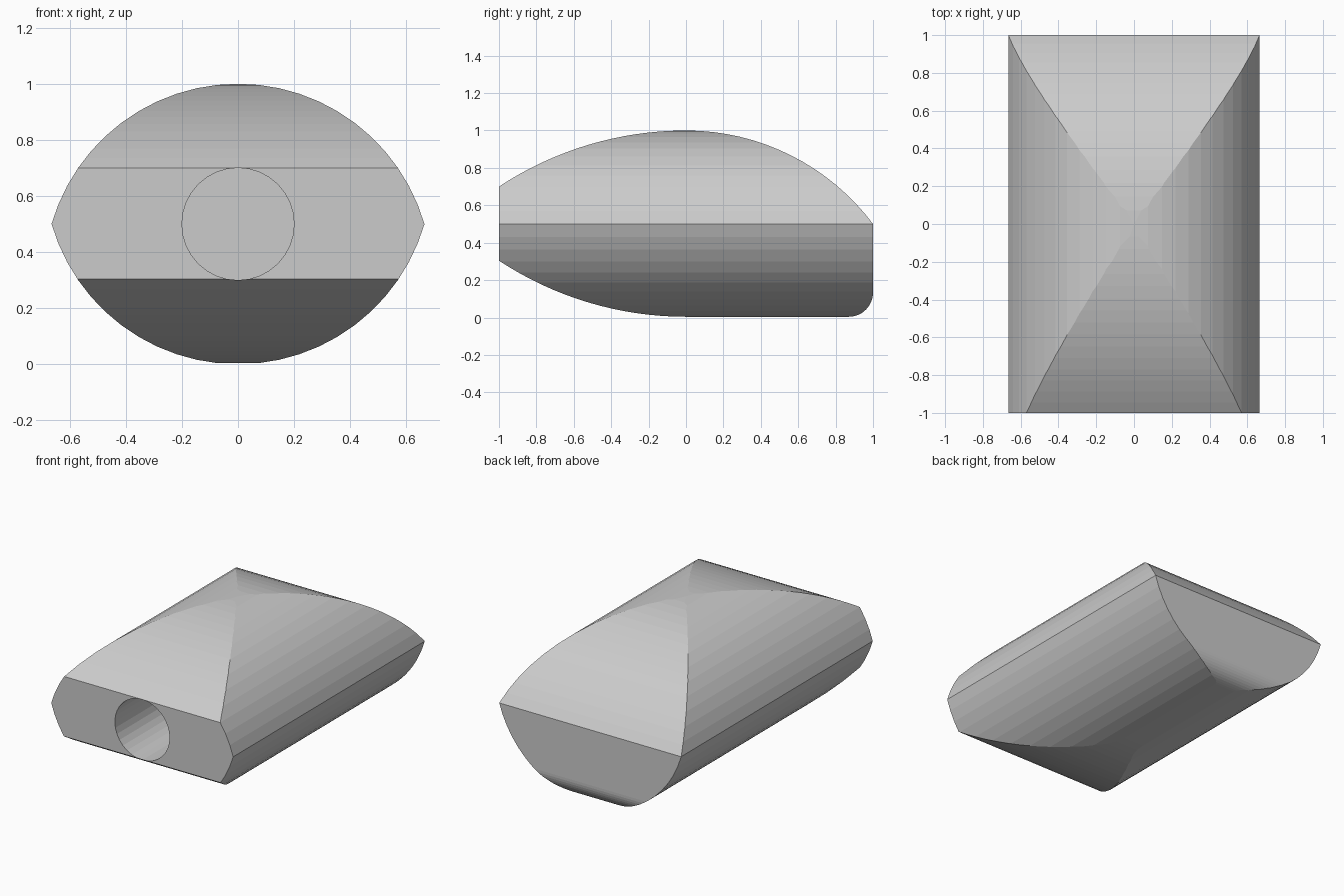
import bpy, bmesh, math
from mathutils import Vector

if "Cube" in bpy.data.objects:
    bpy.data.objects.remove(bpy.data.objects["Cube"])


def arc(cx, cz, r, a0, a1, n):
    """Points on a circle from angle a0 to a1 in degrees, both included."""
    angles = [math.radians(a0 + (a1 - a0) * i / n) for i in range(n + 1)]
    return [(cx + r * math.cos(a), cz + r * math.sin(a)) for a in angles]


def prism(name, points, to_3d, direction):
    """Extrude a closed 2D profile along a direction."""
    bm = bmesh.new()
    face = bm.faces.new([bm.verts.new(to_3d(u, v)) for u, v in points])
    ext = bmesh.ops.extrude_face_region(bm, geom=[face])
    verts = [g for g in ext["geom"] if isinstance(g, bmesh.types.BMVert)]
    bmesh.ops.translate(bm, verts=verts, vec=Vector(direction))
    bmesh.ops.remove_doubles(bm, verts=bm.verts, dist=1e-5)
    bmesh.ops.recalc_face_normals(bm, faces=bm.faces)
    mesh = bpy.data.meshes.new(name)
    bm.to_mesh(mesh)
    bm.free()
    obj = bpy.data.objects.new(name, mesh)
    bpy.context.collection.objects.link(obj)
    return obj


def boolean(obj, cutter, operation):
    mod = obj.modifiers.new(operation.lower(), 'BOOLEAN')
    mod.operation, mod.object, mod.solver = operation, cutter, 'EXACT'
    bpy.context.view_layer.objects.active = obj
    bpy.ops.object.modifier_apply(modifier=mod.name)
    bpy.data.objects.remove(cutter)


# Lens-shaped front outline, run along y
R = 0.692
half = math.degrees(math.asin(0.665 / R))
top = arc(0, 1 - R, R, 90 - half, 90 + half, 24)
bottom = [(-x, 1 - z) for x, z in top]
body = prism("body", top[:-1] + bottom[:-1], lambda x, z: (x, -1, z), (0, 2, 0))

# Side outline: rounded top, rising front underside, flat base, rounded heel
FLOOR = 0.004
r_front, r_back, r_heel = 1.817, 1.25, 0.13
a_front = math.degrees(math.asin(1 / r_front))
a_back = math.degrees(math.asin(1 / r_back))
side = arc(0, 1 - r_back, r_back, 90 - a_back, 90, 16)
side += arc(0, 1 - r_front, r_front, 90, 90 + a_front, 16)[1:]
side += arc(0, FLOOR + r_front, r_front, 270 - a_front, 270, 16)
side += arc(1 - r_heel, FLOOR + r_heel, r_heel, 270, 360, 12)
side_cutter = prism("side_cutter", side, lambda y, z: (-1, y, z), (2, 0, 0))
side_cutter.hide_render = True
boolean(body, side_cutter, 'INTERSECT')

# Round socket in the front face
socket = arc(0, 0.5, 0.2, 0, 360, 32)[:-1]
socket_cutter = prism("socket_cutter", socket, lambda x, z: (x, -1.1, z), (0, 1.1, 0))
socket_cutter.hide_render = True
boolean(body, socket_cutter, 'DIFFERENCE')
